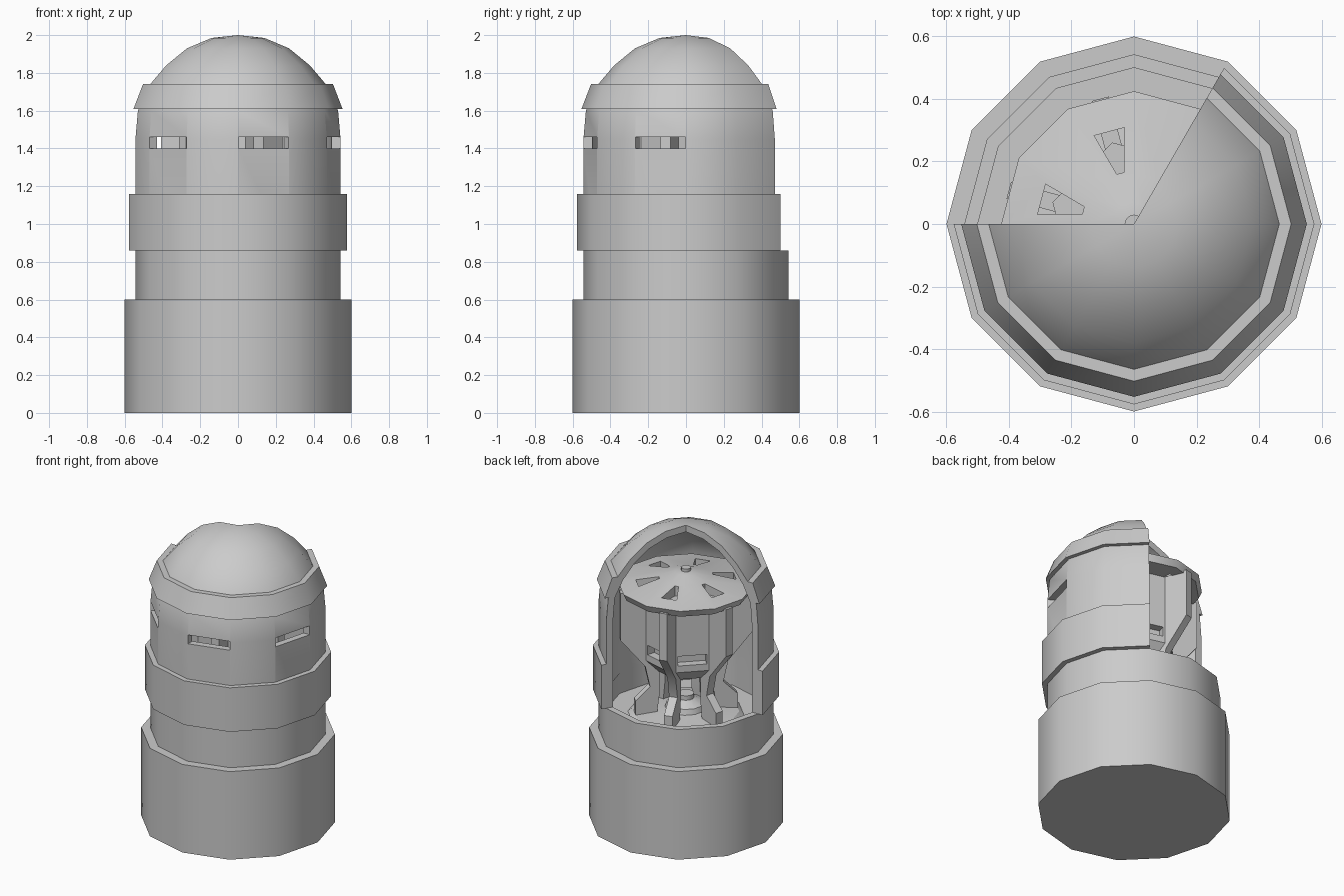
import bpy, bmesh, math
from mathutils import Matrix, Vector

if "Cube" in bpy.data.objects:
    bpy.data.objects.remove(bpy.data.objects["Cube"])


def finish(name, bm):
    bmesh.ops.remove_doubles(bm, verts=bm.verts, dist=1e-5)
    bmesh.ops.recalc_face_normals(bm, faces=bm.faces)
    mesh = bpy.data.meshes.new(name)
    bm.to_mesh(mesh)
    bm.free()
    ob = bpy.data.objects.new(name, mesh)
    bpy.context.collection.objects.link(ob)
    return ob


def lathe(name, profile, start=0, sweep=360, segs=12):
    """Revolve a closed (radius, z) profile; a partial sweep gets end caps."""
    bm = bmesh.new()
    full = sweep == 360
    rings = []
    for i in range(segs if full else segs + 1):
        a = math.radians(start + sweep * i / segs)
        rings.append([bm.verts.new((r * math.cos(a), r * math.sin(a), z)) for r, z in profile])
    n = len(profile)
    for i in range(segs):
        p, q = rings[i], rings[(i + 1) % len(rings)]
        for j in range(n):
            k = (j + 1) % n
            if profile[j][0] + profile[k][0] > 0:
                bm.faces.new((p[j], q[j], q[k], p[k]))
    if not full:
        bm.faces.new(rings[0])
        bm.faces.new(rings[-1])
    return finish(name, bm)


def fin(name, profile, angle, width):
    """Extrude a (radius, z) outline into a radial fin at the given angle."""
    bm = bmesh.new()
    f = bm.faces.new([bm.verts.new((r, -width / 2, z)) for r, z in profile])
    ext = bmesh.ops.extrude_face_region(bm, geom=[f])["geom"]
    vs = [v for v in ext if isinstance(v, bmesh.types.BMVert)]
    bmesh.ops.translate(bm, verts=vs, vec=(0, width, 0))
    bm.transform(Matrix.Rotation(math.radians(angle), 4, "Z"))
    return finish(name, bm)


def prism(name, outline, z0, z1, angle=0):
    bm = bmesh.new()
    lo = [bm.verts.new((x, y, z0)) for x, y in outline]
    hi = [bm.verts.new((x, y, z1)) for x, y in outline]
    bm.faces.new(lo)
    bm.faces.new(hi)
    for i in range(len(lo)):
        j = (i + 1) % len(lo)
        bm.faces.new((lo[i], lo[j], hi[j], hi[i]))
    bm.transform(Matrix.Rotation(math.radians(angle), 4, "Z"))
    return finish(name, bm)


def cut(ob, cutters):
    bpy.context.view_layer.objects.active = ob
    for c in cutters:
        c.hide_render = True
        m = ob.modifiers.new("cut", "BOOLEAN")
        m.operation, m.solver, m.object = "DIFFERENCE", "EXACT", c
        bpy.ops.object.modifier_apply(modifier=m.name)
        bpy.data.objects.remove(c)


parts = []

# Stepped base with a recessed floor
parts.append(lathe("base", [(0, 0), (.6, 0), (.6, .6), (.543, .6), (.543, .86),
                            (.5, .86), (.5, .72), (0, .72)]))

# Cutaway wall and dome, open at the back from 60 to 180 degrees
shell = lathe("shell", [(.543, .86), (.543, 1.45), (.53, 1.6), (.465, 1.74), (.38, 1.84),
                        (.27, 1.93), (.14, 1.985), (0, 2), (0, 1.955), (.13, 1.94),
                        (.25, 1.89), (.35, 1.81), (.43, 1.71), (.485, 1.6),
                        (.497, 1.45), (.497, .86)], 180, 240, 8)
# Windows fill three alternate wall panels
cut(shell, [prism("window_cutter", [(.4, -.105), (.4, .105), (.6, .157), (.6, -.157)],
                  1.4, 1.46, a) for a in (225, 285, 345)])
parts.append(shell)

# Outer band and sloped lip on the shell
parts.append(lathe("waist_band", [(.52, .86), (.577, .86), (.577, 1.16), (.52, 1.16)],
                   180, 240, 8))
parts.append(lathe("dome_lip", [(.51, 1.61), (.553, 1.61), (.503, 1.74), (.45, 1.74)],
                   180, 240, 8))

# Vented disc at the top of the inner mechanism
disc = lathe("vent_disc", [(0, 1.715), (.03, 1.715), (.03, 1.695), (.07, 1.69), (.16, 1.66),
                           (.425, 1.61), (.405, 1.565), (0, 1.6)])
cut(disc, [prism("vent_cutter", [(.168, -.012), (.306, -.05), (.306, .05), (.168, .012)],
                 1.5, 1.8, a) for a in range(45, 360, 60)])
parts.append(disc)

# Six-sided chamber with a slot in each panel
chamber = lathe("chamber", [(0, 1.03), (.19, 1.03), (.27, 1.11), (.27, 1.59), (0, 1.59)],
                45, 360, 6)
cut(chamber, [prism("slot_cutter", [(.18, -.09), (.3, -.09), (.3, .09), (.18, .09)],
                    1.155, 1.22, a) for a in range(15, 360, 60)])
parts.append(chamber)

# Bent support fins on the chamber corners
for a in range(45, 360, 60):
    parts.append(fin("support_fin", [(.415, 1.58), (.415, 1.26), (.26, 1.07), (.23, .93),
                                     (.32, .84), (.32, .72), (.19, .72), (.17, .88),
                                     (.17, 1.06), (.23, 1.14), (.23, 1.58)], a, .055))

# Floor hub
parts.append(lathe("floor_hub", [(0, .72), (.36, .72), (.33, .745), (.13, .765), (.12, .8),
                                 (.05, .83), (.05, .86), (0, .86)]))

for ob in parts:
    bpy.ops.object.select_all(action="DESELECT")
    ob.select_set(True)
    bpy.context.view_layer.objects.active = ob
    bpy.ops.object.shade_smooth_by_angle(angle=math.radians(31))
